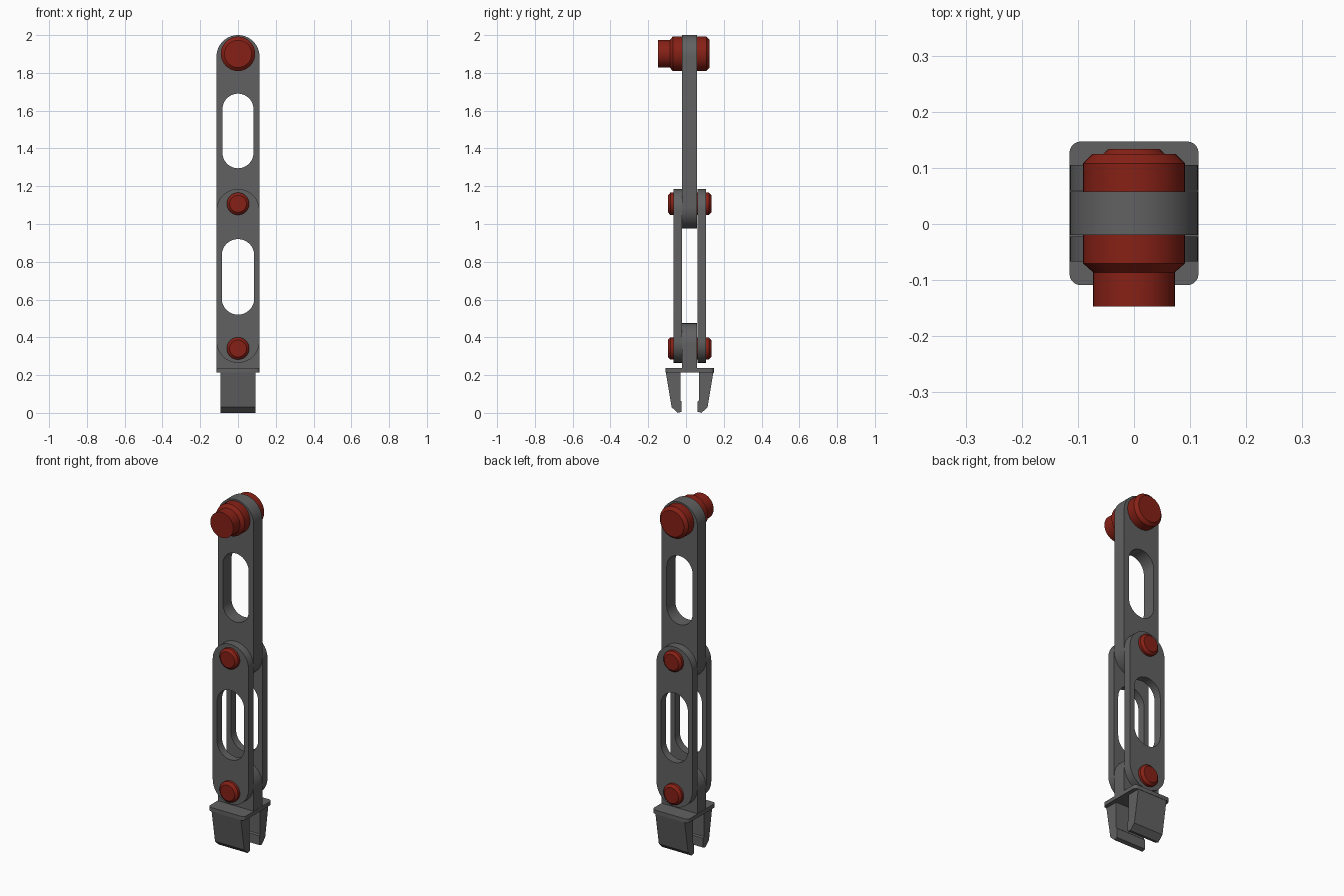
import bpy, bmesh
from math import sin, cos, pi, radians

if "Cube" in bpy.data.objects:
    bpy.data.objects.remove(bpy.data.objects["Cube"])

YC = 0.019   # mid-plane of the linkage
W = 0.114    # half width of the links


def material(name, col):
    m = bpy.data.materials.new(name)
    m.diffuse_color = (*col, 1)
    m.use_nodes = True
    m.node_tree.nodes["Principled BSDF"].inputs["Base Color"].default_value = m.diffuse_color
    return m


RED = material("red_pin", (0.24, 0.015, 0.008))
GREY = material("dark_grey", (0.12, 0.12, 0.12))


def finish(name, bm, mat):
    bmesh.ops.remove_doubles(bm, verts=bm.verts, dist=1e-5)
    bmesh.ops.recalc_face_normals(bm, faces=bm.faces)
    me = bpy.data.meshes.new(name)
    bm.to_mesh(me)
    bm.free()
    me.materials.append(mat)
    ob = bpy.data.objects.new(name, me)
    bpy.context.collection.objects.link(ob)
    bpy.ops.object.select_all(action='DESELECT')
    ob.select_set(True)
    bpy.context.view_layer.objects.active = ob
    bpy.ops.object.shade_smooth_by_angle(angle=radians(25))
    return ob


def rounded(x, z0, z1, r_low, r_high, n=14):
    """Upright rounded rectangle outline, separate low and high corner radii."""
    pts = []
    for r, cx, cz, a0 in ((r_high, x - r_high, z1 - r_high, 0),
                          (r_high, r_high - x, z1 - r_high, 90),
                          (r_low, r_low - x, z0 + r_low, 180),
                          (r_low, x - r_low, z0 + r_low, 270)):
        steps = n if r > 0 else 0
        for i in range(steps + 1):
            a = radians(a0 + 90 * i / max(steps, 1))
            p = (cx + r * cos(a), cz + r * sin(a))
            if not pts or abs(p[0] - pts[-1][0]) + abs(p[1] - pts[-1][1]) > 1e-4:
                pts.append(p)
    return pts


def plate(name, loops, thick, loc, rot):
    """Extruded outline; further loops become holes."""
    cu = bpy.data.curves.new(name + "_outline", 'CURVE')
    cu.dimensions, cu.fill_mode, cu.extrude = '2D', 'BOTH', thick / 2
    for pts in loops:
        sp = cu.splines.new('POLY')
        sp.points.add(len(pts) - 1)
        for p, co in zip(sp.points, pts):
            p.co = (co[0], co[1], 0, 1)
        sp.use_cyclic_u = True
    tmp = bpy.data.objects.new(name + "_outline", cu)
    bpy.context.collection.objects.link(tmp)
    bpy.context.view_layer.update()
    dg = bpy.context.evaluated_depsgraph_get()
    me = bpy.data.meshes.new_from_object(tmp.evaluated_get(dg))
    bm = bmesh.new()
    bm.from_mesh(me)
    bpy.data.objects.remove(tmp)
    ob = finish(name, bm, GREY)
    ob.location, ob.rotation_euler = loc, rot
    return ob


def pin(name, profile, z, n=40):
    """Lathe (y, radius) pairs around a front-to-back axis."""
    bm = bmesh.new()
    rings = [[bm.verts.new((r * cos(2 * pi * i / n), y, z + r * sin(2 * pi * i / n)))
              for i in range(n)] for y, r in profile]
    for a, b in zip(rings, rings[1:]):
        for i in range(n):
            j = (i + 1) % n
            bm.faces.new((a[i], a[j], b[j], b[i]))
    bm.faces.new(rings[0])
    bm.faces.new(rings[-1])
    finish(name, bm, RED)


UP = (pi / 2, 0, 0)

# Upper link with slot
plate("upper_link", [rounded(W, 0.975, 2.0, W, W), rounded(0.082, 1.295, 1.69, 0.082, 0.082)],
      0.078, (0, YC, 0), UP)

# Pair of lower links
for s, side in ((-1, "front"), (1, "back")):
    plate(side + "_lower_link",
          [rounded(W, 0.265, 1.185, W, W), rounded(0.086, 0.52, 0.92, 0.086, 0.086)],
          0.045, (0, YC + s * 0.0635, 0), UP)

# Clamp tongue and base plate
plate("clamp_tongue", [rounded(W, 0.22, 0.475, 0, W)], 0.078, (0, YC, 0), UP)
plate("clamp_plate", [rounded(0.115, -0.128, 0.128, 0.02, 0.02, 5)], 0.022,
      (0, YC, 0.226), (0, 0, 0))

# Clamp jaws: tapered, chamfered tip, small inner lip
JAW = [(0.127, 0.22), (0.095, 0.03), (0.063, 0.0), (0.042, 0.006), (0.042, 0.06),
       (0.049, 0.066), (0.049, 0.22)]
for s, side in ((-1, "front"), (1, "back")):
    bm = bmesh.new()
    f = bm.faces.new([bm.verts.new((-0.093, YC + s * y, z)) for y, z in JAW])
    ext = bmesh.ops.extrude_face_region(bm, geom=[f])["geom"]
    bmesh.ops.translate(bm, vec=(0.186, 0, 0),
                        verts=[v for v in ext if isinstance(v, bmesh.types.BMVert)])
    finish(side + "_clamp_jaw", bm, GREY)

# Joint pins
JOINT = [(YC - 0.115, 0.045), (YC - 0.102, 0.059), (YC + 0.102, 0.059), (YC + 0.115, 0.045)]
pin("middle_pin", JOINT, 1.107)
pin("lower_pin", JOINT, 0.341)
pin("shoulder_pin", [(-0.147, 0.073), (-0.086, 0.073), (-0.07, 0.091),
                     (0.108, 0.091), (0.125, 0.074)], 1.901)
